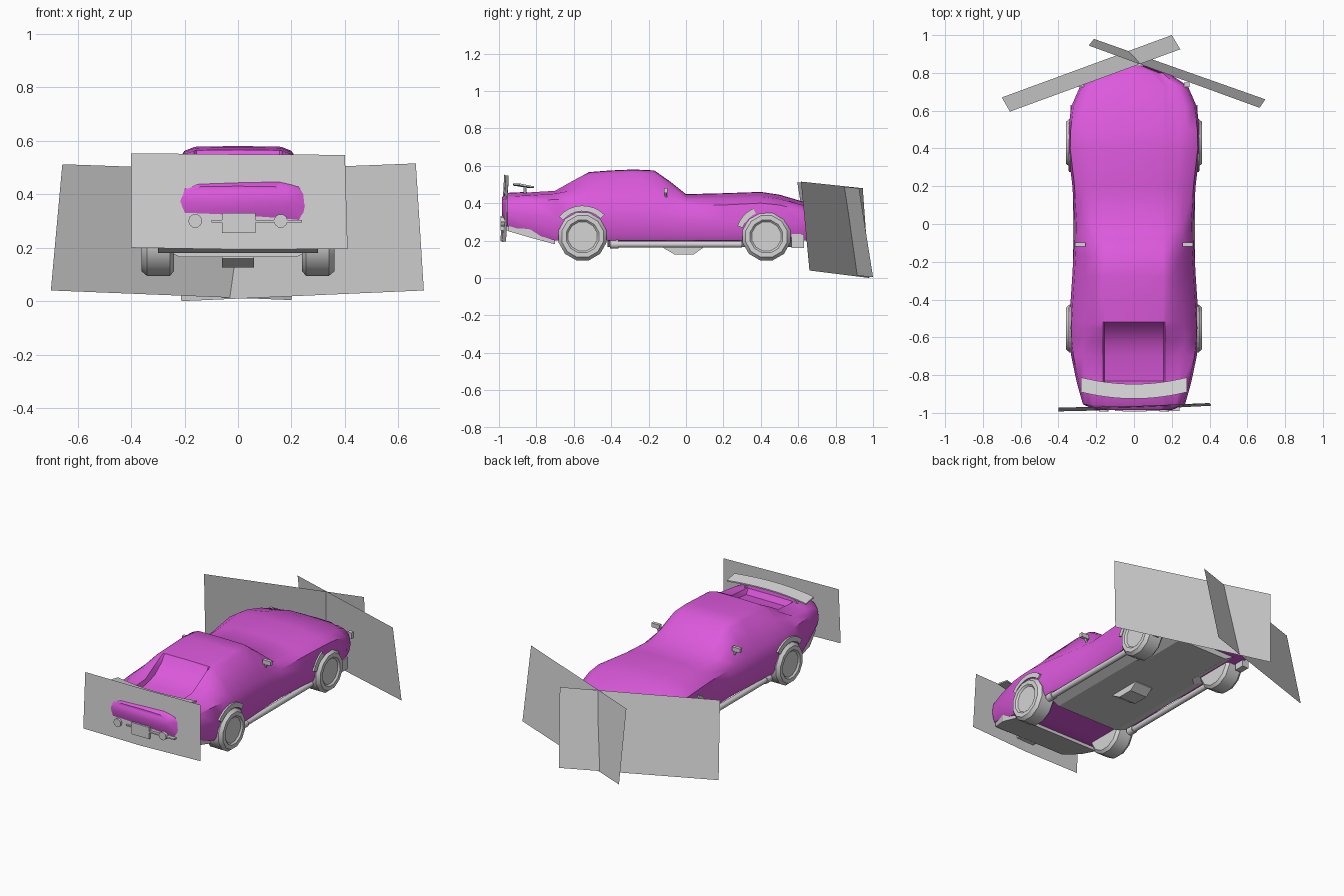
import bpy, bmesh, math
from mathutils import Vector


def material(name, rgb):
    m = bpy.data.materials.new(name)
    m.diffuse_color = (*rgb, 1)
    return m


MAGENTA = material("magenta paint", (0.72, 0.10, 0.72))
GREY = material("light grey", (0.66, 0.66, 0.66))


def mesh_object(name, verts, faces, mat, smooth=None):
    me = bpy.data.meshes.new(name)
    me.from_pydata(verts, [], faces)
    bm = bmesh.new()
    bm.from_mesh(me)
    bmesh.ops.recalc_face_normals(bm, faces=bm.faces)
    bm.to_mesh(me)
    bm.free()
    me.materials.append(mat)
    ob = bpy.data.objects.new(name, me)
    bpy.context.collection.objects.link(ob)
    if smooth:
        bpy.ops.object.select_all(action='DESELECT')
        ob.select_set(True)
        bpy.context.view_layer.objects.active = ob
        bpy.ops.object.shade_smooth_by_angle(angle=math.radians(smooth))
    return ob


def loft(name, rings, mat, smooth=None, caps=True, closed=True):
    n = len(rings[0])
    verts = [p for r in rings for p in r]
    faces = []
    for i in range(len(rings) - 1):
        for j in range(n if closed else n - 1):
            k = (j + 1) % n
            faces.append((i*n + j, i*n + k, (i+1)*n + k, (i+1)*n + j))
    if caps:
        faces += [tuple(range(n)), tuple(range((len(rings)-1)*n, len(rings)*n))]
    return mesh_object(name, verts, faces, mat, smooth)


def box(name, lo, hi, mat=GREY):
    rings = [[(lo[0], y, lo[2]), (hi[0], y, lo[2]), (hi[0], y, hi[2]), (lo[0], y, hi[2])]
             for y in (lo[1], hi[1])]
    return loft(name, rings, mat)


def tube(name, a, b, r, sides=10):
    a, b = Vector(a), Vector(b)
    q = (b - a).to_track_quat('Z', 'Y')
    rings = [[p + q @ Vector((r*math.cos(t), r*math.sin(t), 0))
              for t in (2*math.pi*i/sides for i in range(sides))] for p in (a, b)]
    return loft(name, rings, GREY, 40)


# Body stations: y, half width, top z, top half width, shoulder z, bottom z, rear window recess z
STATIONS = [
    (-0.985, 0.20, 0.43, 0.18, 0.405, 0.34, None),
    (-0.955, 0.27, 0.455, 0.22, 0.42, 0.28, None),
    (-0.85, 0.30, 0.46, 0.23, 0.43, 0.25, None),
    (-0.83, 0.305, 0.462, 0.23, 0.43, 0.24, 0.425),
    (-0.70, 0.332, 0.47, 0.23, 0.44, 0.20, 0.44),
    (-0.62, 0.341, 0.515, 0.22, 0.44, 0.20, 0.465),
    (-0.55, 0.343, 0.553, 0.21, 0.44, 0.20, 0.52),
    (-0.52, 0.342, 0.566, 0.205, 0.44, 0.20, None),
    (-0.40, 0.335, 0.575, 0.20, 0.435, 0.20, None),
    (-0.28, 0.327, 0.58, 0.20, 0.425, 0.20, None),
    (-0.17, 0.321, 0.575, 0.20, 0.415, 0.20, None),
    (-0.08, 0.316, 0.512, 0.215, 0.41, 0.20, None),
    (0.00, 0.315, 0.448, 0.225, 0.405, 0.20, None),
    (0.20, 0.326, 0.453, 0.225, 0.41, 0.20, None),
    (0.40, 0.350, 0.46, 0.24, 0.42, 0.20, None),
    (0.50, 0.347, 0.445, 0.24, 0.41, 0.20, None),
    (0.62, 0.333, 0.41, 0.23, 0.38, 0.20, None),
    (0.73, 0.285, 0.367, 0.20, 0.345, 0.20, None),
    (0.80, 0.18, 0.33, 0.13, 0.315, 0.205, None),
    (0.84, 0.05, 0.30, 0.035, 0.29, 0.22, None),
]


def section(y, w, zt, wt, zs, zb, zr):
    f = min(1, wt / 0.2)
    zc = zr if zr else zt
    mid = zb + 0.5 * (zs - zb)
    half = [(0.155*f, zc - (0 if zr else 0.002)), (0.165*f, zt - 0.004), (wt, zt - 0.018),
            (0.5*wt + 0.47*w, 0.35*zt + 0.65*zs), (0.965*w, zs - 0.02), (w, mid),
            (0.985*w, zb + 0.03), (0.94*w, zb)]
    pts = [(0, zc)] + half + [(0, zb)] + [(-x, z) for x, z in reversed(half)]
    return [(x, y, z) for x, z in pts]


loft("body", [section(*s) for s in STATIONS], MAGENTA, 45)


# Wheels and inner fender rims
def wheel(name, side, y, zc=0.222, r=0.132, sides=12):
    prof = [(0.24, 0.075), (0.24, 0.115), (0.255, r), (0.34, r),
            (0.36, 0.115), (0.36, 0.09), (0.35, 0.08), (0.35, 0.01)]
    rings = [[(side*x, y + q*math.cos(t), zc + q*math.sin(t))
              for t in (2*math.pi*(i + 0.5)/sides for i in range(sides))] for x, q in prof]
    loft(name, rings, GREY, 35)


def arch(name, side, y, w, a0, a1, r=0.165):
    rings = []
    for i in range(9):
        t = math.radians(a0 + (a1 - a0)*i/8)
        c, s = math.cos(t), math.sin(t)
        rings.append([(side*x, y + q*c, 0.222 + q*s)
                      for x, q in ((0.25, r - 0.03), (w, r - 0.03), (w - 0.002, r), (0.25, r))])
    loft(name, rings, GREY)


for side, label in ((-1, "left"), (1, "right")):
    wheel("rear_wheel_" + label, side, -0.553)
    wheel("front_wheel_" + label, side, 0.43)
    arch("rear_arch_" + label, side, -0.553, 0.347, 45, 140)
    arch("front_arch_" + label, side, 0.43, 0.347, 115, 160)
    # side pipe along the sill
    tube("side_pipe_" + label, (side*0.305, -0.40, 0.18), (side*0.305, 0.30, 0.18), 0.018)
    tube("pipe_end_" + label, (side*0.305, -0.405, 0.18), (side*0.305, -0.36, 0.18), 0.024)
    # door mirror with stalk
    box("mirror_" + label, (side*0.285 - 0.028, -0.118, 0.455), (side*0.285 + 0.028, -0.098, 0.482))
    tube("mirror_stalk_" + label, (side*0.262, -0.105, 0.42), (side*0.28, -0.11, 0.46), 0.007, 6)
    # spoiler strut, exhaust tip, headlamp bezel
    tube("spoiler_strut_" + label, (side*0.18, -0.86, 0.44), (side*0.18, -0.86, 0.492), 0.009, 6)
    tube("exhaust_" + label, (side*0.16, -0.87, 0.30), (side*0.16, -0.993, 0.30), 0.026)
    box("front_corner_lip_" + label, (side*0.315 - 0.022, 0.565, 0.16), (side*0.315 + 0.022, 0.63, 0.235))
    box("nose_lamp_" + label, (side*0.28 - 0.015, 0.725, 0.30), (side*0.28 + 0.015, 0.75, 0.34))

# Rear spoiler: curved thin wing
rings = []
for i in range(13):
    x = -0.28 + 0.56*i/12
    d = -0.035 * (1 - (x/0.28)**2)
    rings.append([(x, -0.812 + d, 0.482), (x, -0.812 + d, 0.490),
                  (x, -0.89 + d, 0.505), (x, -0.89 + d, 0.494)])
loft("rear_spoiler", rings, GREY, 30)

# Underside: floor pan, centre sump, rear valance, rear hitch box and bar
loft("floor_pan", [[(-w, y, 0.199), (w, y, 0.199), (0.75*w, y, 0.165), (-0.75*w, y, 0.165)]
                   for y, w in ((-0.42, 0.29), (0.28, 0.29), (0.32, 0.23), (0.62, 0.23))], GREY)
loft("sump", [[(-0.06, y, 0.17), (0.06, y, 0.17), (0.06, y, z), (-0.06, y, z)]
              for y, z in ((-0.12, 0.16), (-0.06, 0.125), (0.04, 0.125), (0.09, 0.16))], GREY)
loft("rear_valance", [[(-w, y, z), (w, y, z), (w, y, z + h), (-w, y, z + h)]
                      for y, w, z, h in ((-0.70, 0.30, 0.18, 0.055), (-0.83, 0.295, 0.215, 0.05),
                                         (-0.95, 0.25, 0.25, 0.04))], GREY)
box("hitch_box", (-0.06, -0.992, 0.255), (0.065, -0.90, 0.33))
box("hitch_bar", (-0.10, -0.990, 0.295), (0.24, -0.93, 0.303))

# Flat cards standing at both ends
mesh_object("rear_card", [(-0.40, -0.992, 0.20), (0, -0.983, 0.193), (0.41, -0.962, 0.195),
                          (0.40, -0.948, 0.547), (0, -0.964, 0.549), (-0.40, -0.972, 0.553)],
            [(0, 1, 4, 5), (1, 2, 3, 4)], GREY)
mesh_object("front_card_a", [(-0.70, 0.67, 0.04), (0.20, 1.00, 0.004),
                             (0.245, 0.925, 0.48), (-0.657, 0.595, 0.512)], [(0, 1, 2, 3)], GREY)
mesh_object("front_card_b", [(0.695, 0.66, 0.04), (-0.212, 0.98, 0.0),
                             (-0.24, 0.945, 0.48), (0.665, 0.615, 0.515)], [(0, 1, 2, 3)], GREY)
